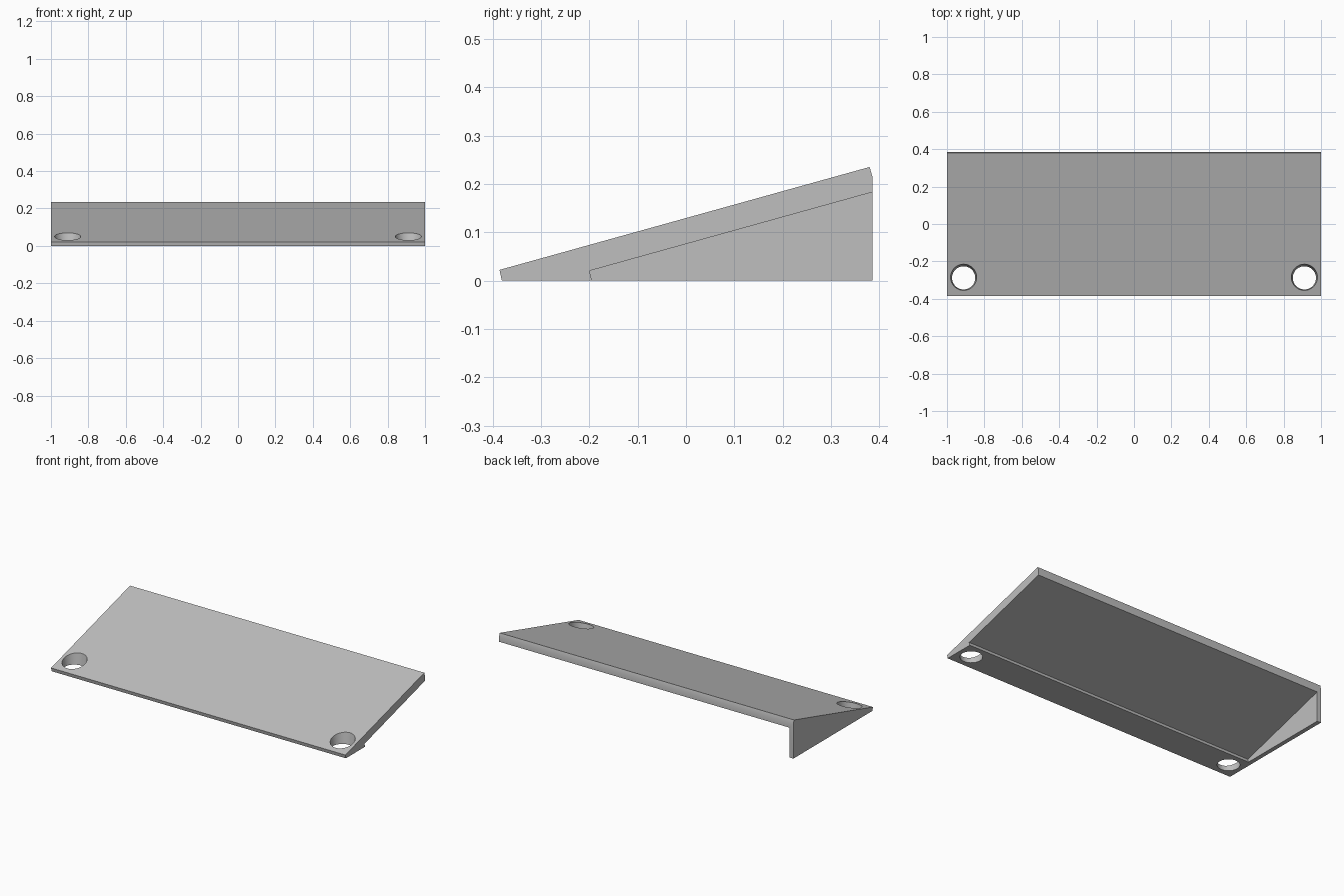
import bpy
import bmesh

old = bpy.data.objects.get("Cube")
if old:
    bpy.data.objects.remove(old, do_unlink=True)

grey = bpy.data.materials.new("plain grey")
grey.use_nodes = True
colour = (0.52, 0.52, 0.52, 1)
grey.diffuse_color = colour
grey.node_tree.nodes["Principled BSDF"].inputs["Base Color"].default_value = colour


def add_object(name, bm):
    bmesh.ops.recalc_face_normals(bm, faces=bm.faces)
    mesh = bpy.data.meshes.new(name)
    bm.to_mesh(mesh)
    bm.free()
    mesh.materials.append(grey)
    obj = bpy.data.objects.new(name, mesh)
    bpy.context.collection.objects.link(obj)
    return obj


def prism(name, profile, x0, x1):
    """Extrude a (y, z) side profile from x0 to x1."""
    bm = bmesh.new()
    face = bm.faces.new([bm.verts.new((x0, y, z)) for y, z in profile])
    ext = bmesh.ops.extrude_face_region(bm, geom=[face])
    moved = [v for v in ext["geom"] if isinstance(v, bmesh.types.BMVert)]
    bmesh.ops.translate(bm, verts=moved, vec=(x1 - x0, 0, 0))
    return add_object(name, bm)


def hole_cutter(name, x):
    """Slightly tapered round cutter, wider at the top."""
    bm = bmesh.new()
    bmesh.ops.create_cone(bm, cap_ends=True, segments=48, radius1=0.054,
                          radius2=0.078, depth=0.15)
    bmesh.ops.translate(bm, verts=bm.verts, vec=(x, -0.288, 0.025))
    return add_object(name, bm)


def cut(target, cutter):
    cutter.hide_render = True
    mod = target.modifiers.new("cut", "BOOLEAN")
    mod.operation = "DIFFERENCE"
    mod.solver = "EXACT"
    mod.object = cutter
    bpy.context.view_layer.objects.active = target
    bpy.ops.object.modifier_apply(modifier=mod.name)
    bpy.data.objects.remove(cutter, do_unlink=True)


# Solid wedge with square-cut ends on the sloping plate
wedge = prism("wedge_plate", [(-0.381, 0), (-0.386, 0.022), (0.38, 0.235),
                              (0.386, 0.214), (0.386, 0)], -1, 1)

# Hollow under the plate, leaving one triangular side wall
cut(wedge, prism("hollow_cutter", [(-0.189, -0.02), (-0.2, 0.02), (0.386, 0.183),
                                   (0.5, 0.215), (0.5, -0.02)], -0.974, 1.1))

# Screw holes near the front corners
for side in (-1, 1):
    cut(wedge, hole_cutter("hole_cutter", side * 0.911))

bpy.ops.object.select_all(action="DESELECT")
wedge.select_set(True)
bpy.context.view_layer.objects.active = wedge
bpy.ops.object.shade_smooth_by_angle(angle=0.3)
